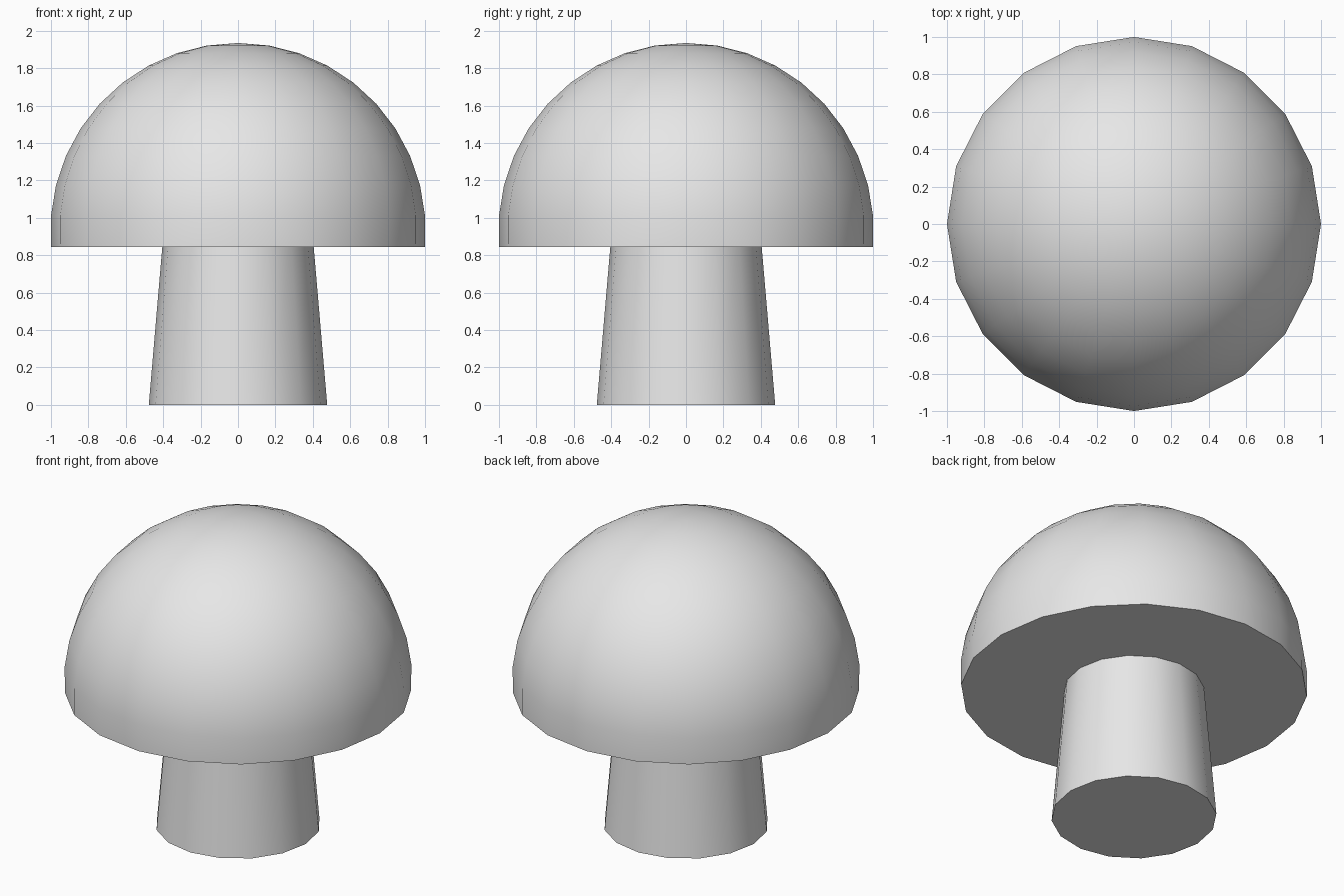
import bpy
import bmesh
from math import sin, cos, pi, radians

cube = bpy.data.objects.get("Cube")
if cube:
    bpy.data.objects.remove(cube, do_unlink=True)

grey = bpy.data.materials.new("light grey")
grey.use_nodes = True
colour = (0.8, 0.8, 0.8, 1)
grey.diffuse_color = colour
grey.node_tree.nodes["Principled BSDF"].inputs["Base Color"].default_value = colour


def lathe(name, profile, sides):
    """Turn an (r, z) profile, listed from bottom to top, around the z axis."""
    bm = bmesh.new()
    rings = []
    for r, z in profile:
        count = sides if r > 1e-4 else 1
        rings.append([bm.verts.new((r * cos(2 * pi * i / sides),
                                    r * sin(2 * pi * i / sides), z))
                      for i in range(count)])
    for low, high in zip(rings, rings[1:]):
        for i in range(sides):
            j = (i + 1) % sides
            if len(high) == 1:
                bm.faces.new((low[i], low[j], high[0]))
            else:
                bm.faces.new((low[i], low[j], high[j], high[i]))
    # Flat ends
    bm.faces.new(rings[0][::-1])
    if len(rings[-1]) > 1:
        bm.faces.new(rings[-1])
    mesh = bpy.data.meshes.new(name)
    bm.to_mesh(mesh)
    bm.free()
    mesh.materials.append(grey)
    obj = bpy.data.objects.new(name, mesh)
    bpy.context.collection.objects.link(obj)
    bpy.ops.object.select_all(action='DESELECT')
    obj.select_set(True)
    bpy.context.view_layer.objects.active = obj
    bpy.ops.object.shade_smooth_by_angle(angle=radians(40))
    return obj


# Domed cap: slightly more than half a sphere, cut flat underneath
radius, top, sweep, steps = 1.003, 1.935, radians(95), 10
dome = []
for k in range(steps, -1, -1):
    a = sweep * k / steps
    dome.append((radius * sin(a), top - radius + radius * cos(a)))
lathe("cap", dome, 20)

# Tapered stem, reaching a little way into the cap
lathe("stem", [(0.477, 0), (0.4, 0.9)], 16)
